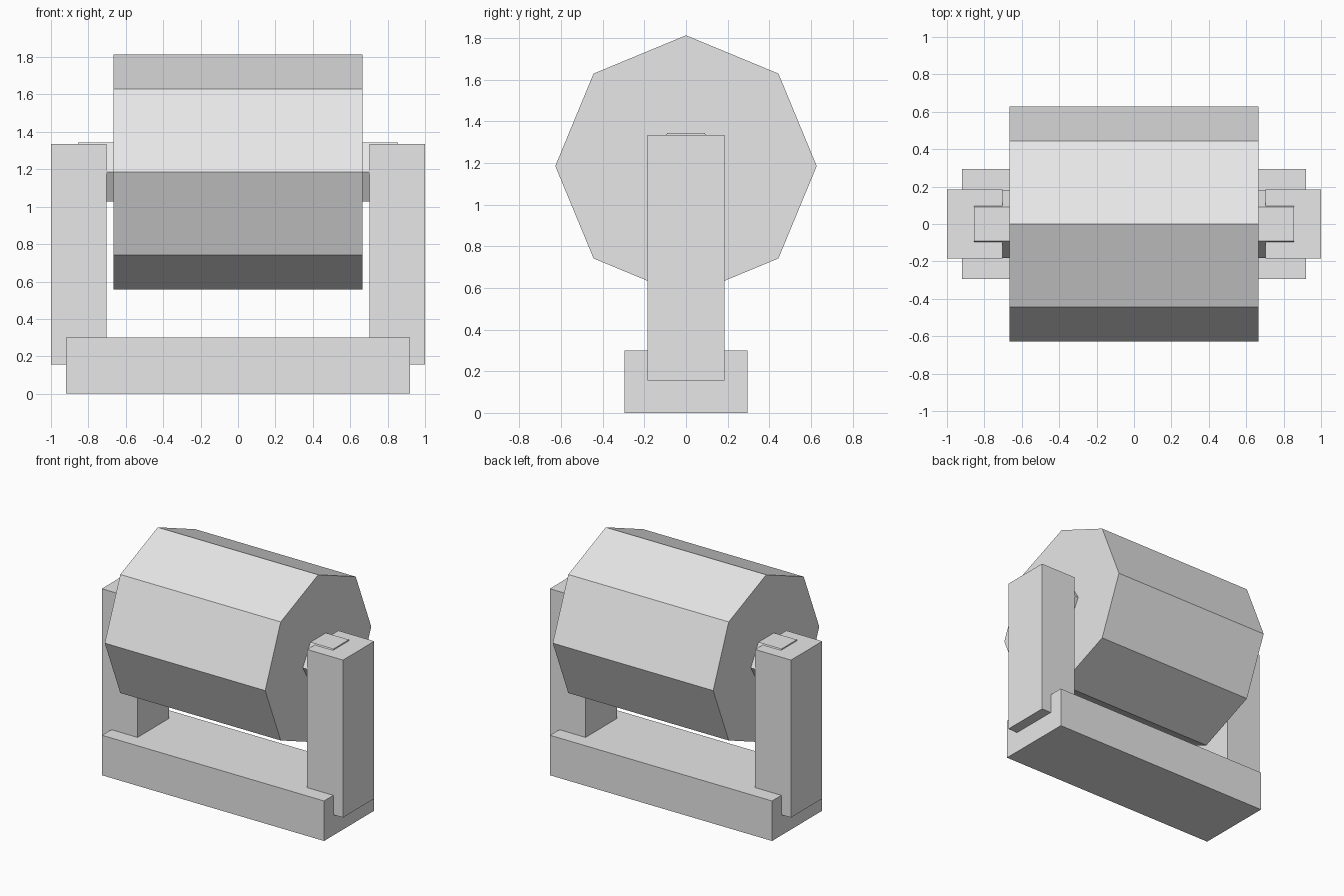
import bpy
from math import radians

cube = bpy.data.objects.get("Cube")
if cube:
    bpy.data.objects.remove(cube, do_unlink=True)

GREY = (0.8, 0.8, 0.8, 1.0)
AXLE_HEIGHT = 1.186

grey = bpy.data.materials.new("light_grey")
grey.use_nodes = True
grey.diffuse_color = GREY
bsdf = next(n for n in grey.node_tree.nodes if n.type == "BSDF_PRINCIPLED")
bsdf.inputs["Base Color"].default_value = GREY


def finish(name):
    obj = bpy.context.object
    obj.name = name
    obj.data.materials.clear()
    obj.data.materials.append(grey)
    bpy.ops.object.transform_apply(location=False, rotation=True, scale=True)
    return obj


def box(name, x, y, z):
    """Box spanning the given (low, high) ranges."""
    ranges = (x, y, z)
    bpy.ops.mesh.primitive_cube_add(size=1, location=[(a + b) / 2 for a, b in ranges])
    bpy.context.object.scale = [b - a for a, b in ranges]
    return finish(name)


def roller(name, sides, radius, length, turn=0):
    """Flat-sided cylinder lying along x at axle height."""
    bpy.ops.mesh.primitive_cylinder_add(vertices=sides, radius=radius, depth=length,
                                        location=(0, 0, AXLE_HEIGHT),
                                        rotation=(0, radians(90), 0))
    finish(name)
    bpy.context.object.rotation_euler = (radians(turn), 0, 0)
    return finish(name)


# Base block
box("base", (-0.92, 0.92), (-0.295, 0.295), (0, 0.3))

# Upright posts
for side, sign in (("left", 1), ("right", -1)):
    x = sorted((sign * 0.703, sign * 1.0))
    box(side + "_post", x, (-0.185, 0.185), (0.155, 1.335))

# Eight-sided drum, corner up
roller("drum", 8, 0.628, 1.33)

# Six-sided axle, flat side up, just breaking through the post tops
roller("axle", 6, 0.182, 1.71)
